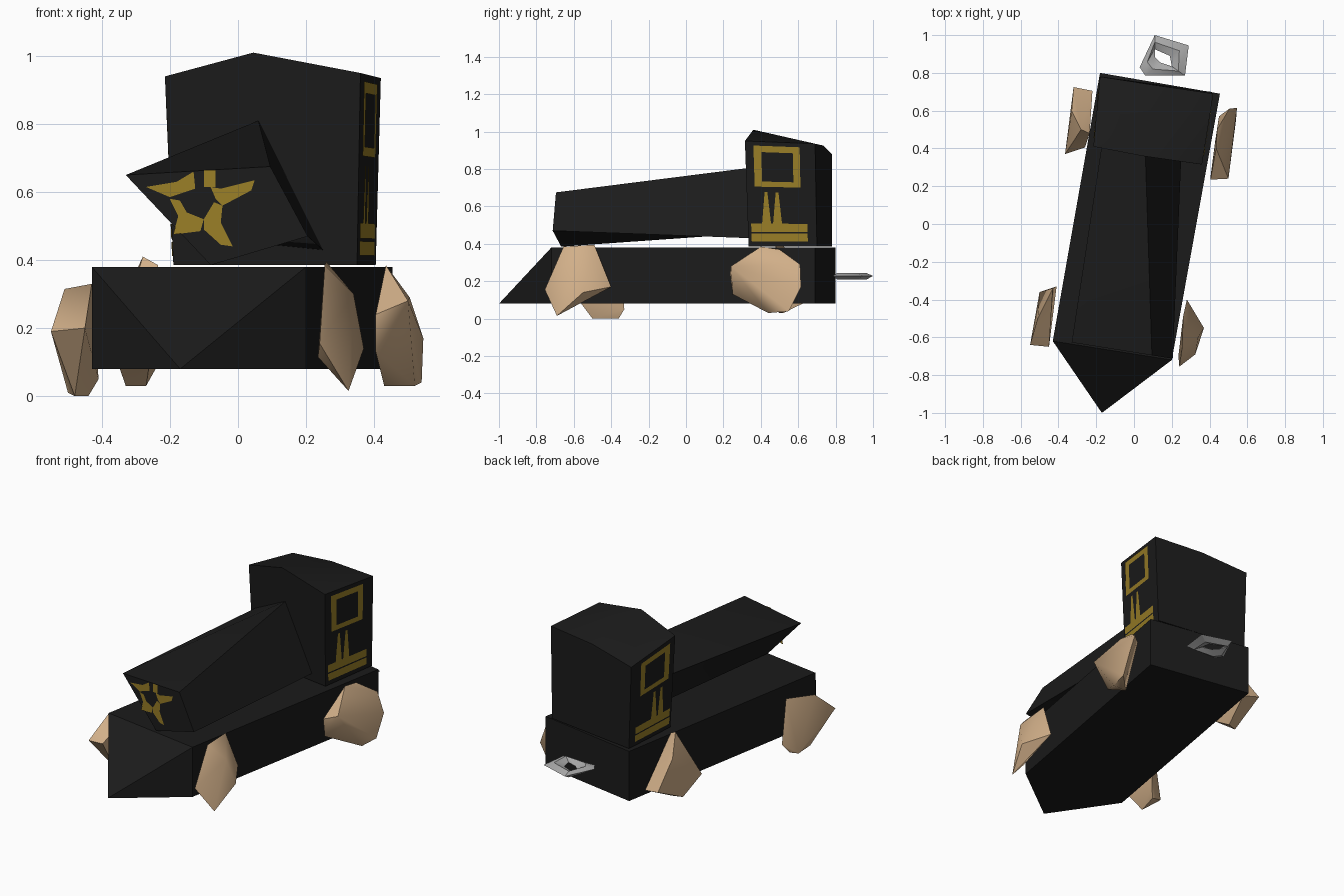
import bpy, bmesh, math
from mathutils import Vector

cube = bpy.data.objects.get("Cube")
if cube:
    bpy.data.objects.remove(cube, do_unlink=True)


def material(name, rgb):
    mat = bpy.data.materials.new(name)
    mat.use_nodes = True
    mat.diffuse_color = (*rgb, 1)
    mat.node_tree.nodes["Principled BSDF"].inputs["Base Color"].default_value = (*rgb, 1)
    return mat


BLACK = material("soot black", (0.011, 0.011, 0.011))
YELLOW = material("dull yellow", (0.32, 0.21, 0.02))
TAN = material("wood tan", (0.64, 0.43, 0.25))
GREY = material("metal grey", (0.42, 0.42, 0.42))


def finish(name, bm, mat, angle=None):
    """Turn a bmesh into a named, coloured object."""
    mesh = bpy.data.meshes.new(name)
    bm.to_mesh(mesh)
    bm.free()
    mesh.materials.append(mat)
    obj = bpy.data.objects.new(name, mesh)
    bpy.context.collection.objects.link(obj)
    if angle:
        bpy.ops.object.select_all(action='DESELECT')
        obj.select_set(True)
        bpy.context.view_layer.objects.active = obj
        bpy.ops.object.shade_smooth_by_angle(angle=math.radians(angle))
    return obj


def hull(name, points, mat, angle):
    """Faceted solid around a few corner points."""
    bm = bmesh.new()
    for p in points:
        bm.verts.new(p)
    result = bmesh.ops.convex_hull(bm, input=bm.verts)
    loose = {v for v in result["geom_interior"] if isinstance(v, bmesh.types.BMVert)}
    bmesh.ops.delete(bm, geom=list(loose), context='VERTS')
    bmesh.ops.recalc_face_normals(bm, faces=bm.faces)
    return finish(name, bm, mat, angle)


def loft(name, rings, mat, angle, closed=False):
    """Triangulated skin between equal rings, capped or joined end to end."""
    bm = bmesh.new()
    loops = [[bm.verts.new(p) for p in ring] for ring in rings]
    n = len(loops[0])
    pairs = list(zip(loops, loops[1:]))
    if closed:
        pairs.append((loops[-1], loops[0]))
    else:
        bm.faces.new(loops[0])
        bm.faces.new(loops[-1])
    for a, b in pairs:
        for i in range(n):
            j = (i + 1) % n
            bm.faces.new((a[i], a[j], b[j]))
            bm.faces.new((a[i], b[j], b[i]))
    bmesh.ops.recalc_face_normals(bm, faces=bm.faces)
    return finish(name, bm, mat, angle)


def plates(name, polygons, outward):
    """Thin painted plates facing outward."""
    bm = bmesh.new()
    outward = Vector(outward).normalized()
    for poly in polygons:
        face = bm.faces.new([bm.verts.new(Vector(p) + outward * 0.004) for p in poly])
        face.normal_update()
        if face.normal.dot(outward) < 0:
            face.normal_flip()
    return finish(name, bm, YELLOW)


# Chassis with a wedge nose running out to a low point
deck = [(-0.43, -0.62), (0.20, -0.72), (0.455, 0.69), (-0.18, 0.80)]
hull("chassis", [(x, y, z) for x, y in deck for z in (0.08, 0.38)] + [(-0.17, -1.0, 0.08)],
     BLACK, 30)

# Cab with a low uneven roof; each wall runs floor front, floor rear, top rear, top front
right_wall = [(0.35, 0.335, 0.385), (0.405, 0.70, 0.385), (0.42, 0.69, 0.935), (0.36, 0.315, 0.95)]
left_wall = [(-0.19, 0.42, 0.385), (-0.165, 0.78, 0.385), (-0.18, 0.78, 0.88), (-0.215, 0.41, 0.94)]
ridge = [(0.045, 0.36, 1.01), (0.11, 0.735, 0.925)]
hull("cab", right_wall + left_wall + ridge, BLACK, 25)


# Twisted boiler, front ring then back ring
def front_y(x):
    return -0.68 - 0.16 * x


front = [(x, front_y(x), z) for x, z in ((-0.33, 0.65), (0.095, 0.675), (0.205, 0.47), (-0.08, 0.385))]
back = [(-0.17, 0.42, 0.69), (0.06, 0.37, 0.81), (0.25, 0.35, 0.43), (-0.05, 0.40, 0.46)]
loft("boiler", [front, back], BLACK, 30)

# Painted star on the boiler front, one plate per arm around a dark middle
star_arms = [
    [(-0.27, 0.615), (-0.18, 0.63), (-0.13, 0.66), (-0.125, 0.61), (-0.2, 0.585)],
    [(-0.1, 0.665), (-0.065, 0.665), (-0.065, 0.615), (-0.1, 0.615)],
    [(-0.08, 0.615), (-0.05, 0.61), (0.05, 0.635), (0.04, 0.605), (-0.045, 0.56), (-0.065, 0.58)],
    [(-0.07, 0.57), (-0.045, 0.56), (-0.05, 0.51), (-0.015, 0.44), (-0.05, 0.445), (-0.1, 0.49), (-0.1, 0.52)],
    [(-0.1, 0.52), (-0.11, 0.485), (-0.19, 0.475), (-0.175, 0.53), (-0.2, 0.58), (-0.17, 0.575), (-0.15, 0.54)],
]
plates("boiler_star", [[(x, front_y(x), z) for x, z in arm] for arm in star_arms], (-0.16, -1, 0))


# Painted window frame, posts and stripes on both cab walls
def box(t0, t1, h0, h1):
    return [(t0, h0), (t1, h0), (t1, h1), (t0, h1)]


def post(t):
    return [(t, 0.22), (t + 0.13, 0.22), (t + 0.09, 0.52), (t + 0.05, 0.52)]


paint = [
    box(0.12, 0.23, 0.57, 0.96), box(0.68, 0.78, 0.57, 0.96),
    box(0.23, 0.68, 0.57, 0.62), box(0.23, 0.68, 0.90, 0.96),
    post(0.21), post(0.37),
    box(0.05, 0.87, 0.14, 0.22), box(0.05, 0.87, 0.05, 0.125),
]
for side, wall, outward in (("right", right_wall, (1, -0.17, 0)), ("left", left_wall, (-1, 0.17, 0))):
    a, b, c, d = map(Vector, wall)
    shapes = [[a.lerp(b, t).lerp(d.lerp(c, t), h) for t, h in shape] for shape in paint]
    plates("cab_paint_" + side, shapes, outward)

# Four rough carved wheels
hull("wheel_front_left", [
    (-0.43, -0.34, 0.33), (-0.41, -0.33, 0.05), (-0.44, -0.36, 0), (-0.5, -0.36, 0.01),
    (-0.48, -0.5, 0), (-0.55, -0.64, 0.19), (-0.45, -0.65, 0.2), (-0.51, -0.5, 0.315)], TAN, 50)
hull("wheel_front_right", [
    (0.255, -0.655, 0.385), (0.26, -0.49, 0.395), (0.28, -0.4, 0.17), (0.325, -0.69, 0.015),
    (0.24, -0.755, 0.155), (0.37, -0.55, 0.14), (0.34, -0.6, 0.3), (0.235, -0.7, 0.115)], TAN, 50)
hull("wheel_back_right", [
    (0.435, 0.4, 0.385), (0.44, 0.5, 0.37), (0.505, 0.61, 0.29), (0.545, 0.615, 0.17),
    (0.54, 0.55, 0.04), (0.43, 0.44, 0.03), (0.405, 0.235, 0.24), (0.5, 0.24, 0.28),
    (0.405, 0.25, 0.13), (0.52, 0.44, 0.03), (0.45, 0.57, 0.28)], TAN, 50)
hull("wheel_back_left", [
    (-0.28, 0.5, 0.41), (-0.235, 0.48, 0.385), (-0.365, 0.37, 0.13), (-0.26, 0.405, 0.1),
    (-0.33, 0.5, 0.03), (-0.27, 0.52, 0.03), (-0.22, 0.705, 0.12), (-0.32, 0.725, 0.14),
    (-0.33, 0.6, 0.3)], TAN, 50)

# Flat coupling ring behind the chassis
rim = [(0.03, 0.83), (0.11, 1.0), (0.29, 0.945), (0.27, 0.785), (0.06, 0.785)]
hole = [(0.11, 0.885), (0.11, 0.925), (0.19, 0.89), (0.2, 0.835), (0.14, 0.855)]
middle = [((a + c) / 2, (b + d) / 2) for (a, b), (c, d) in zip(rim, hole)]
loft("coupling_ring", [
    [(x, y, 0.228) for x, y in rim], [(x, y, 0.245) for x, y in middle],
    [(x, y, 0.225) for x, y in hole], [(x, y, 0.208) for x, y in middle]], GREY, 30, closed=True)
